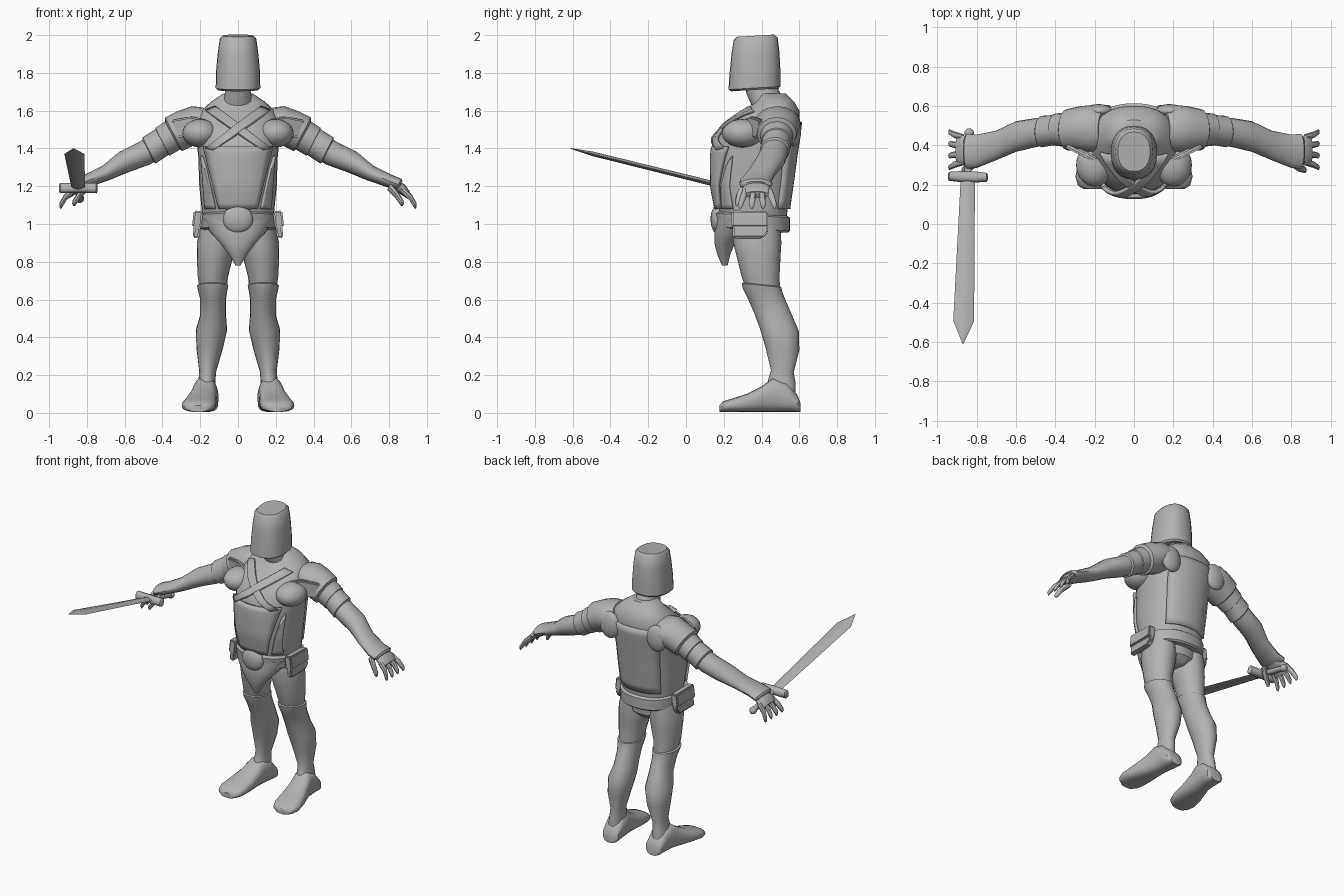
import bpy, bmesh, math
from mathutils import Vector

cube = bpy.data.objects.get("Cube")
if cube:
    bpy.data.objects.remove(cube)

steel = bpy.data.materials.new("steel_grey")
steel.use_nodes = True
GREY = (0.45, 0.45, 0.45, 1)
steel.diffuse_color = GREY
steel.node_tree.nodes["Principled BSDF"].inputs["Base Color"].default_value = GREY

X, Y, Z = Vector((1, 0, 0)), Vector((0, 1, 0)), Vector((0, 0, 1))


def finish(name, bm, angle=40):
    """Turn a bmesh into a smooth shaded object."""
    bmesh.ops.recalc_face_normals(bm, faces=bm.faces)
    mesh = bpy.data.meshes.new(name)
    bm.to_mesh(mesh)
    bm.free()
    mesh.materials.append(steel)
    ob = bpy.data.objects.new(name, mesh)
    bpy.context.collection.objects.link(ob)
    bpy.ops.object.select_all(action='DESELECT')
    ob.select_set(True)
    bpy.context.view_layer.objects.active = ob
    bpy.ops.object.shade_smooth_by_angle(angle=math.radians(angle))
    return ob


def loft(name, rings, u, v, power=2.0, n=20, side=1, slant=0):
    """Skin superellipse rings (centre, u radius, v radius); slant raises the rear."""
    bm = bmesh.new()
    loops = []
    for centre, ru, rv in rings:
        loop = []
        for i in range(n):
            c, s = (f(math.tau * i / n) for f in (math.cos, math.sin))
            e = 2 / power
            off = u * math.copysign(abs(c) ** e * ru, c) + v * math.copysign(abs(s) ** e * rv, s)
            p = Vector(centre) + off
            p.z += slant * off.y
            p.x *= side
            loop.append(bm.verts.new(p))
        loops.append(loop)
    for a, b in zip(loops, loops[1:]):
        for i in range(n):
            j = (i + 1) % n
            bm.faces.new((a[i], a[j], b[j], b[i]))
    bm.faces.new(loops[0])
    bm.faces.new(loops[-1])
    return finish(name, bm)


def column(name, rows, x=0, **kw):
    """Upright loft from rows of (z, x shift, half width, front y, back y)."""
    rings = [((x + dx, (f + b) / 2, z), w, (b - f) / 2) for z, dx, w, f, b in rows]
    return loft(name, rings, X, Y, **kw)


def ball(name, centre, radii, side=1):
    bm = bmesh.new()
    bmesh.ops.create_uvsphere(bm, u_segments=20, v_segments=12, radius=1)
    for vert in bm.verts:
        vert.co = Vector([c + r * k for c, r, k in zip(centre, radii, vert.co)])
        vert.co.x *= side
    return finish(name, bm)


def slab(name, outline, depth, u, v, origin, bevel=0.0):
    """Flat outline in the u, v plane, extruded on both sides."""
    w = u.cross(v).normalized()
    bm = bmesh.new()
    face = bm.faces.new([bm.verts.new(origin + u * a + v * b - w * depth / 2) for a, b in outline])
    out = bmesh.ops.extrude_face_region(bm, geom=[face])
    bmesh.ops.translate(bm, vec=w * depth, verts=[g for g in out["geom"] if isinstance(g, bmesh.types.BMVert)])
    if bevel:
        bmesh.ops.bevel(bm, geom=list(bm.edges), offset=bevel, segments=2, affect='EDGES')
    return finish(name, bm, 30)


# Torso
TORSO = [(1.0, 0, .185, .19, .53), (1.1, 0, .195, .17, .54), (1.2, 0, .205, .15, .555),
         (1.35, 0, .21, .15, .575), (1.45, 0, .22, .16, .59), (1.53, 0, .225, .23, .6),
         (1.6, 0, .195, .32, .6), (1.65, 0, .14, .37, .57), (1.69, 0, .08, .38, .53)]
POWER = 2.3
column("torso", TORSO, power=POWER, n=32)


def on_torso(x, z, lift, sign):
    """Point on the torso front (sign -1) or back (sign 1)."""
    for a, b in zip(TORSO, TORSO[1:]):
        if a[0] <= z <= b[0]:
            t = (z - a[0]) / (b[0] - a[0])
            _, _, w, f, r = (p + (q - p) * t for p, q in zip(a, b))
            depth = max(0, 1 - abs(x / w) ** POWER) ** (1 / POWER)
            return Vector((x, (f + r) / 2 + sign * ((r - f) / 2 * depth + lift), z))


def plate(name, corners, lift=.014, sign=-1, steps=10):
    """Curved armour plate following the torso, from four (x, z) corners."""
    a, b, c, d = (Vector(k) for k in corners)
    bm = bmesh.new()
    grid = []
    for i in range(steps + 1):
        s = i / steps
        ends = a.lerp(b, s), d.lerp(c, s)
        grid.append([bm.verts.new(on_torso(*ends[0].lerp(ends[1], j / steps), lift, sign))
                     for j in range(steps + 1)])
    for i in range(steps):
        for j in range(steps):
            bm.faces.new((grid[i][j], grid[i + 1][j], grid[i + 1][j + 1], grid[i][j + 1]))
    ob = finish(name, bm)
    thick = ob.modifiers.new("thickness", 'SOLIDIFY')
    thick.thickness = .02
    thick.offset = 0


plate("breastplate", [(-.1, 1.08), (.1, 1.08), (.18, 1.41), (-.18, 1.41)])
plate("backplate", [(-.15, 1.08), (.15, 1.08), (.17, 1.54), (-.17, 1.54)], .004, 1)
for side, label in ((1, "left"), (-1, "right")):
    plate(label + "_chest_strap", [(side * x, z) for x, z in
          ((-.17, 1.4), (-.13, 1.39), (.17, 1.6), (.12, 1.62))], .02 + side * .003)
    plate(label + "_side_strip", [(side * x, z) for x, z in
          ((.12, 1.08), (.17, 1.08), (.19, 1.36), (.17, 1.3))], .008)

# Neck and great helm
column("neck", [(1.62, 0, .09, .35, .53), (1.69, 0, .07, .32, .5), (1.78, 0, .07, .3, .46)])
column("helmet", [(1.71, 0, .108, .24, .49), (1.72, 0, .118, .225, .5), (1.8, 0, .117, .23, .5),
                  (1.9, 0, .108, .24, .495), (1.98, 0, .097, .252, .485), (1.997, 0, .082, .268, .468)],
       power=2.3, n=24, slant=.06)

# Hips, belt and groin guard
column("pelvis", [(.86, 0, .05, .31, .46), (.9, 0, .15, .27, .5), (1.02, 0, .185, .22, .51)], n=24)
column("belt", [(.965, 0, .185, .175, .54), (.975, 0, .2, .16, .55),
                (1.045, 0, .205, .15, .55), (1.055, 0, .185, .17, .535)], power=2.3, n=32, slant=-.06)
column("groin_guard", [(.78, 0, .012, .19, .22), (.84, 0, .05, .165, .235), (.9, 0, .095, .15, .26),
                       (.96, 0, .15, .15, .33), (1.03, 0, .19, .155, .4)], n=24)
ball("buckle", (0, .165, 1.025), (.08, .035, .075))


def limb(name, rows, power=2.0, side=1, n=16):
    """Arm loft from rows of (x, y, z, depth radius, height radius)."""
    up = Vector((.45, 0, .89))
    return loft(name, [(r[:3], r[3], r[4]) for r in rows], Y, up, power, n, side)


for side, label in ((1, "left"), (-1, "right")):
    label += "_"
    # Shoulder armour
    limb(label + "pauldron", [(.15, .48, 1.55, .1, .075), (.2, .485, 1.535, .12, .1),
         (.27, .485, 1.51, .115, .1), (.34, .48, 1.475, .105, .1), (.35, .48, 1.47, .085, .08)], side=side)
    ball(label + "chest_guard", (.2, .3, 1.48), (.095, .11, .075), side)
    slab(label + "shoulder_wing", [(-.13, -.05), (.07, -.03), (.1, .06), (-.02, .08), (-.11, .06)], .03,
         Vector((side, .5, 0)).normalized(), Z, Vector((side * .26, .36, 1.49)), .008)
    ball(label + "shoulder_blade_plate", (.18, .575, 1.5), (.075, .035, .09), side)
    limb(label + "sleeve", [(.32, .48, 1.485, .09, .085), (.4, .48, 1.435, .082, .083),
         (.405, .48, 1.432, .07, .07)], side=side)
    limb(label + "arm_band", [(.385, .48, 1.445, .076, .076), (.47, .47, 1.39, .08, .078),
         (.48, .47, 1.385, .066, .06)], side=side)
    # Arm, hand and fingers
    limb(label + "forearm", [(.42, .475, 1.42, .07, .068), (.5, .465, 1.372, .074, .066),
         (.6, .445, 1.33, .078, .06), (.7, .4, 1.27, .075, .042), (.8, .37, 1.228, .085, .035),
         (.85, .37, 1.21, .088, .033), (.86, .37, 1.205, .07, .024)], side=side)
    limb(label + "hand", [(.82, .37, 1.21, .06, .026), (.87, .375, 1.185, .078, .028),
         (.9, .375, 1.155, .07, .02)], side=side)
    for i, name in enumerate(("index", "middle", "ring", "little")):
        y, spread = .315 + .042 * i, (i - 1.5) * .018
        limb(label + name + "_finger", [(.87, y, 1.18, .017, .018), (.915, y + spread / 2, 1.14, .017, .016),
             (.938, y + spread, 1.1, .014, .014), (.942, y + spread, 1.085, .006, .007)], side=side, n=8)
    limb(label + "thumb", [(.8, .315, 1.2, .025, .022), (.84, .285, 1.155, .02, .018),
         (.87, .275, 1.11, .016, .015), (.875, .275, 1.1, .007, .007)], side=side, n=8)

    # Thigh, boot and foot
    column(label + "thigh", [(.62, .13, .068, .33, .5), (.72, .133, .08, .295, .495),
           (.82, .123, .095, .27, .5), (.9, .115, .103, .25, .505), (.98, .11, .09, .25, .5)], side=side)
    column(label + "boot", [(.1, .17, .055, .42, .58), (.17, .165, .045, .435, .58), (.22, .16, .045, .45, .57),
           (.34, .15, .07, .42, .6), (.44, .14, .083, .39, .598), (.52, .132, .068, .36, .565),
           (.6, .132, .068, .325, .53), (.65, .134, .078, .3, .51), (.675, .134, .083, .295, .505),
           (.68, .134, .075, .305, .495)], side=side, slant=-.1)
    foot = [(.605, .165, .05, .04), (.59, .165, .09, .06), (.53, .168, .16, .065), (.46, .175, .18, .065),
            (.4, .185, .135, .072), (.32, .198, .095, .085), (.24, .208, .07, .09),
            (.195, .21, .055, .075), (.177, .21, .035, .045)]
    loft(label + "foot", [((x, y, top / 2 + .005), w, top / 2) for y, x, top, w in foot],
         X, Z, 2.6, side=side)

    # Belt pouch with flap
    out = Vector((side * .12, 0, -1)).normalized()
    slab(label + "pouch", [(-.09, -.07), (.07, -.07), (.1, -.04), (.1, .06), (-.09, .07)], .035,
         Y, -out, Vector((side * .215, .335, .995)), .008)
    slab(label + "pouch_flap", [(-.095, -.02), (.1, -.02), (.1, .065), (-.095, .07)], .05,
         Y, -out, Vector((side * .217, .335, 1.0)), .008)

# Sword: blade, guard, grip and pommel along one axis
base = Vector((-.845, .24, 1.19))
along = (Vector((-.87, -.61, 1.4)) - base).normalized()
across = along.cross(Z).normalized()
normal = across.cross(along)
length = (Vector((-.87, -.61, 1.4)) - base).length
blade = [(0, .036, .014), (length - .12, .053, .012), (length, .002, .002)]
loft("sword_blade", [(base + along * d, w, t) for d, w, t in blade], across, normal, 1.3, 8)
guard = [(-.102, .012, .02), (-.095, .022, .028), (-.04, .028, .026), (.04, .028, .026),
         (.095, .022, .028), (.102, .012, .02)]
loft("sword_guard", [(base + across * d, a, b) for d, a, b in guard], along, normal, 2.5, 12)
loft("sword_grip", [(base - along * d, .018, .018) for d in (0, .22)], across, normal, 2, 12)
ball("sword_pommel", base - along * .23, (.024, .024, .024))
